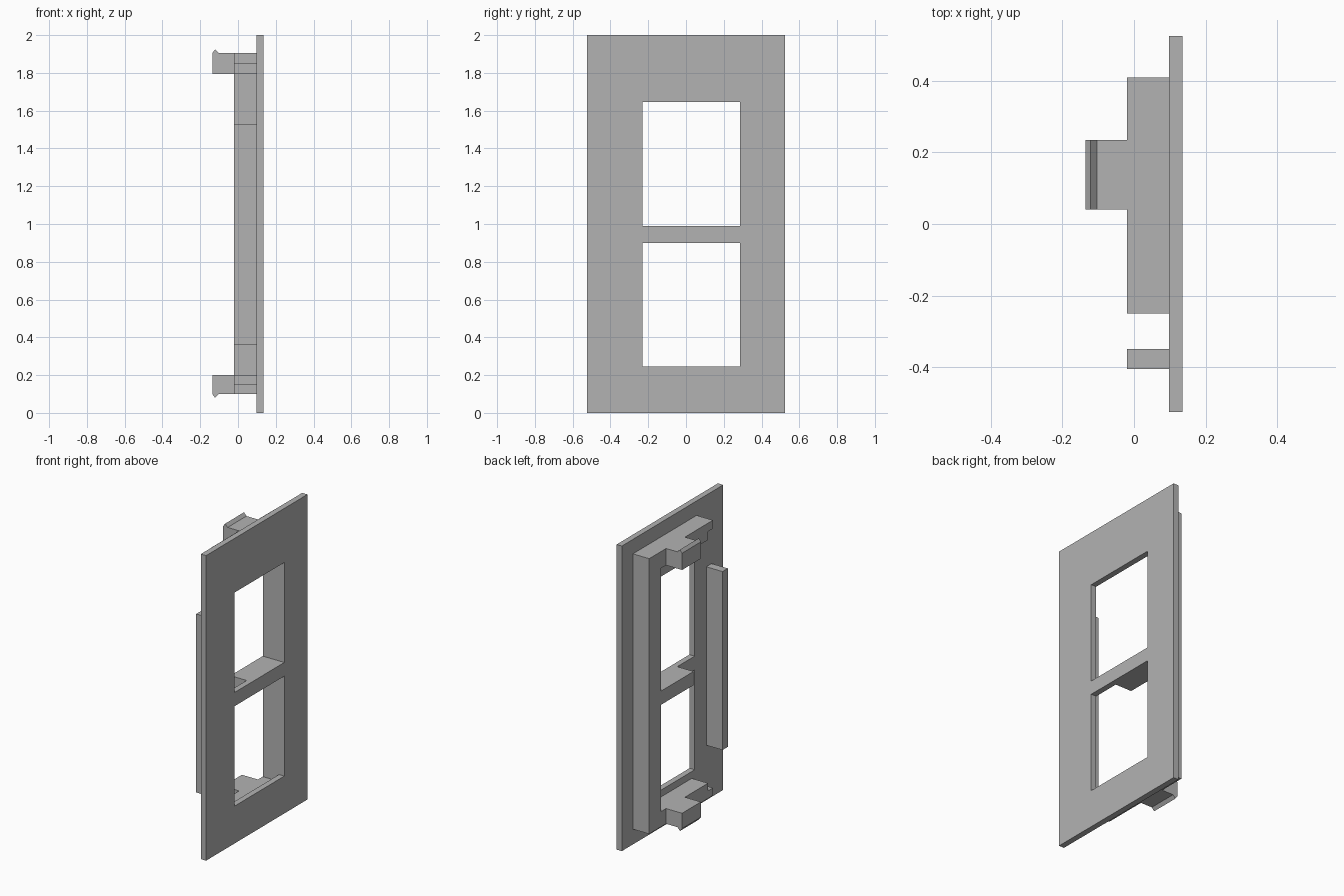
import bpy
import bmesh
from mathutils import Vector

cube = bpy.data.objects.get("Cube")
if cube:
    bpy.data.objects.remove(cube, do_unlink=True)

# One plain material
grey = bpy.data.materials.new("plain grey")
grey.use_nodes = True
colour = (0.45, 0.45, 0.45, 1)
grey.diffuse_color = colour
grey.node_tree.nodes["Principled BSDF"].inputs["Base Color"].default_value = colour


def extrude_faces(name, bm, offset):
    """Thicken flat faces along the offset and add the object to the scene."""
    result = bmesh.ops.extrude_face_region(bm, geom=bm.faces[:], use_keep_orig=True)
    verts = [g for g in result["geom"] if isinstance(g, bmesh.types.BMVert)]
    bmesh.ops.translate(bm, verts=verts, vec=offset)
    bmesh.ops.recalc_face_normals(bm, faces=bm.faces[:])
    mesh = bpy.data.meshes.new(name)
    bm.to_mesh(mesh)
    bm.free()
    mesh.materials.append(grey)
    obj = bpy.data.objects.new(name, mesh)
    bpy.context.collection.objects.link(obj)
    return obj


def prism(name, points, offset):
    bm = bmesh.new()
    bm.faces.new([bm.verts.new(p) for p in points])
    return extrude_faces(name, bm, Vector(offset))


BACK, PLATE, FRONT = -0.02, 0.098, 0.136
DEPTH = (PLATE - BACK, 0, 0)
WIN_Y = (-0.23, 0.285)
WIN_Z = ((0.245, 0.90), (0.99, 1.645))

# Face plate: a grid of panels that leaves two window openings
ys = [-0.525, *WIN_Y, 0.525]
zs = [0, *WIN_Z[0], *WIN_Z[1], 2]
bm = bmesh.new()
grid = [[bm.verts.new((PLATE, y, z)) for z in zs] for y in ys]
for i in range(len(ys) - 1):
    for j in range(len(zs) - 1):
        if i == 1 and j in (1, 3):
            continue
        bm.faces.new((grid[i][j], grid[i + 1][j], grid[i + 1][j + 1], grid[i][j + 1]))
extrude_faces("face_plate", bm, Vector((FRONT - PLATE, 0, 0)))

# Rear frame: tall rail with stepped top and bottom arms and a short middle arm
outline = [
    (0.41, 0.10), (0.41, 1.905),
    (-0.25, 1.905), (-0.25, 1.85), (-0.20, 1.85), (-0.20, 1.795),
    (0.285, 1.795), (0.285, 0.99), (-0.05, 0.99), (-0.05, 0.90), (0.285, 0.90),
    (0.285, 0.20), (-0.20, 0.20), (-0.20, 0.15), (-0.25, 0.15), (-0.25, 0.10),
]
prism("rear_frame", [(BACK, y, z) for y, z in outline], DEPTH)

# Separate narrow rail
rail = [(-0.405, 0.36), (-0.35, 0.36), (-0.35, 1.53), (-0.405, 1.53)]
prism("narrow_rail", [(BACK, y, z) for y, z in rail], DEPTH)

# Snap tabs with a small ridge on the outer side
for name, inner, outer, ridge in (("top_snap_tab", 1.795, 1.905, 1.925),
                                  ("bottom_snap_tab", 0.20, 0.10, 0.08)):
    profile = [(BACK, inner), (-0.136, inner), (-0.136, outer),
               (-0.121, ridge), (-0.103, outer), (BACK, outer)]
    prism(name, [(x, 0.04, z) for x, z in profile], (0, 0.195, 0))
